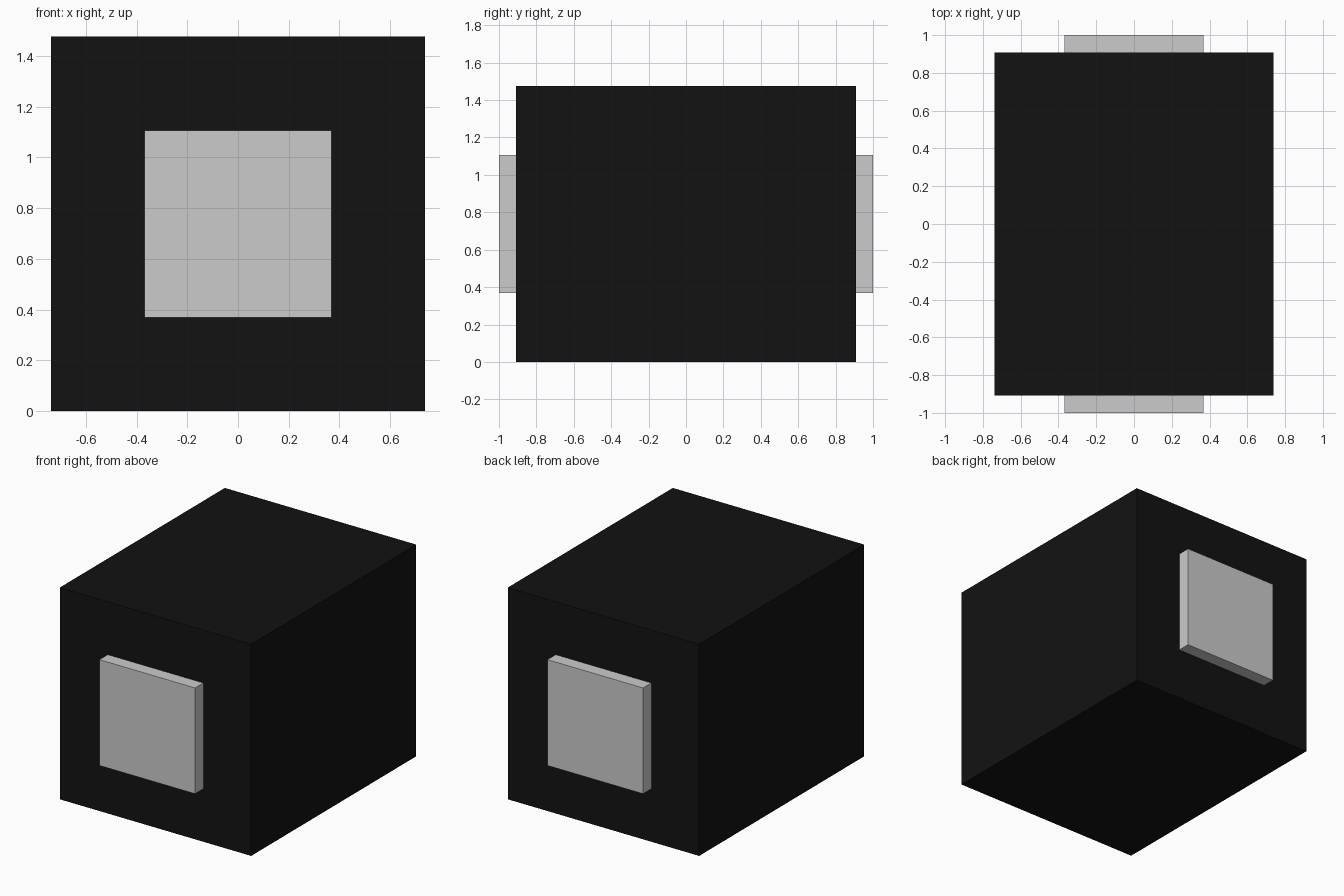
import bpy

if "Cube" in bpy.data.objects:
    bpy.data.objects.remove(bpy.data.objects["Cube"])

BODY = (1.476, 1.818, 1.476)
PLATE = (0.738, 0.091, 0.738)
MID_Z = BODY[2] / 2


def box(name, size, location):
    bpy.ops.mesh.primitive_cube_add(size=1, location=location)
    obj = bpy.context.object
    obj.name = name
    obj.scale = size
    bpy.ops.object.transform_apply(location=False, rotation=False, scale=True)
    return obj


# Black block
black = bpy.data.materials.new("black")
black.diffuse_color = (0.006, 0.006, 0.006, 1)
black.use_nodes = True
black.node_tree.nodes["Principled BSDF"].inputs["Base Color"].default_value = black.diffuse_color
body = box("body", BODY, (0, 0, MID_Z))
body.data.materials.append(black)

# Square grey plates on the front and back faces
for name, side in (("front_plate", -1), ("back_plate", 1)):
    box(name, PLATE, (0, side * (BODY[1] + PLATE[1]) / 2, MID_Z))
